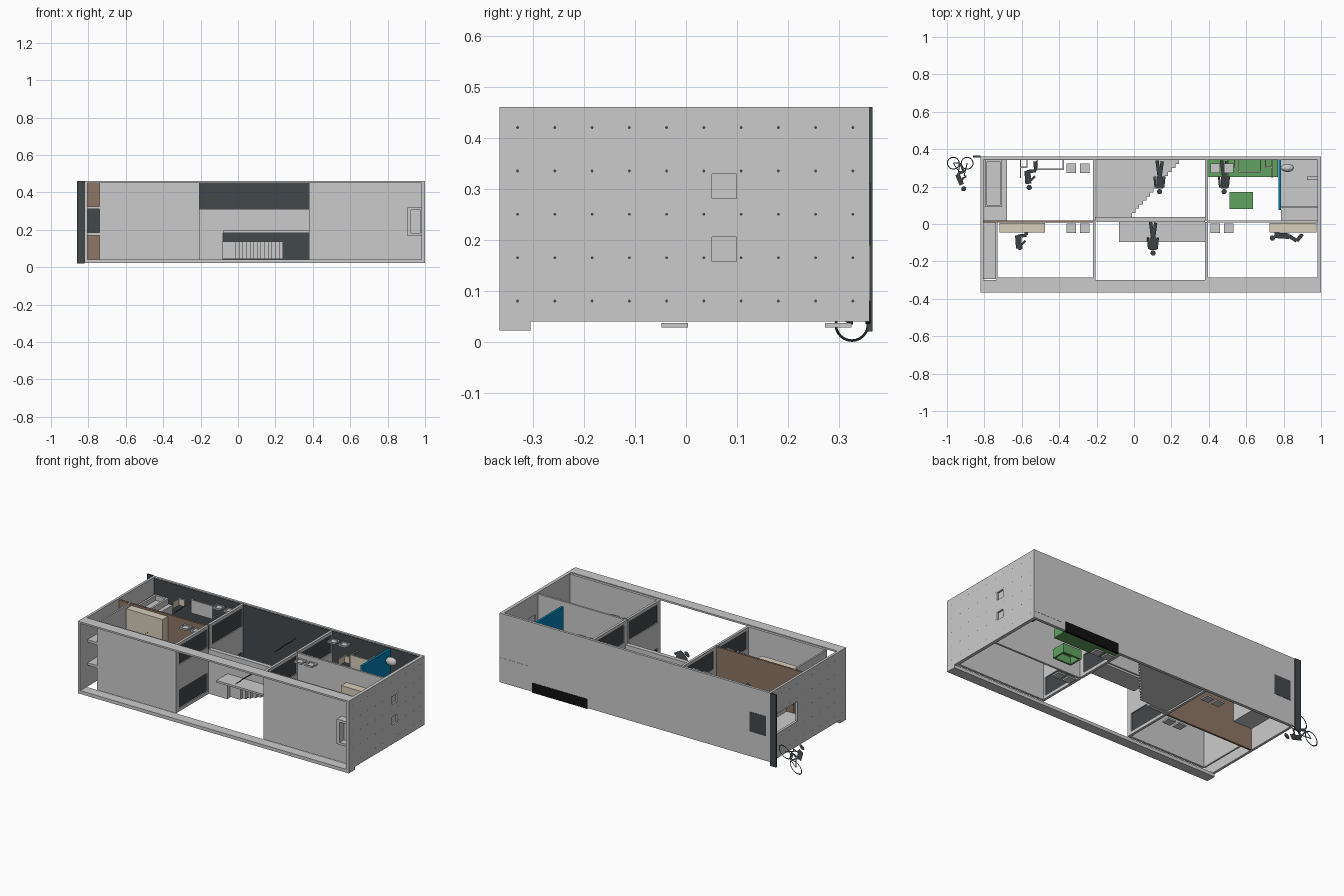
import bpy, bmesh, math

def mat(name, c):
    m = bpy.data.materials.new(name)
    m.diffuse_color = (*c, 1)
    return m

DARK = mat("charcoal", (0.055, 0.065, 0.07))
BLACK = mat("black", (0.005, 0.005, 0.005))
BROWN = mat("brown", (0.27, 0.18, 0.13))
BEIGE = mat("beige", (0.68, 0.61, 0.5))
BLUE = mat("blue", (0.0, 0.22, 0.45))
GREEN = mat("green", (0.12, 0.36, 0.12))
WHITE = mat("white", (0.85, 0.85, 0.85))

def make(name, bm, m=None):
    me = bpy.data.meshes.new(name)
    bm.to_mesh(me)
    bm.free()
    ob = bpy.data.objects.new(name, me)
    bpy.context.collection.objects.link(ob)
    if m:
        me.materials.append(m)
    return ob

def box(name, x0, x1, y0, y1, z0, z1, m=None, holes=()):
    bm = bmesh.new()
    bmesh.ops.create_cube(bm, size=1)
    for v in bm.verts:
        v.co = (x1 if v.co.x > 0 else x0, y1 if v.co.y > 0 else y0, z1 if v.co.z > 0 else z0)
    ob = make(name, bm, m)
    for h in holes:
        c = box(name + "_cutter", *h)
        c.hide_render = True
        mod = ob.modifiers.new("opening", 'BOOLEAN')
        mod.operation, mod.object, mod.solver = 'DIFFERENCE', c, 'EXACT'
        bpy.context.view_layer.objects.active = ob
        bpy.ops.object.modifier_apply(modifier=mod.name)
        bpy.data.objects.remove(c)
    return ob

def cutout(name, strokes, x0, y0, z0, discs=(), rings=()):
    """Flat diagonal silhouette; u runs along x and z together, v points to -y."""
    bm = bmesh.new()
    P = lambda u, v: bm.verts.new((x0 + u, y0 - v, z0 + u))
    for w, *pts in strokes:
        for (a, b), (c, d) in zip(pts, pts[1:]):
            l = math.hypot(c - a, d - b)
            p, q = -(d - b) / l * w / 2, (c - a) / l * w / 2
            bm.faces.new([P(a + p, b + q), P(a - p, b - q), P(c - p, d - q), P(c + p, d + q)])
    circ = lambda u, v, r: [P(u + r * math.cos(i * math.pi / 12), v + r * math.sin(i * math.pi / 12)) for i in range(24)]
    for u, v, r in discs:
        bm.faces.new(circ(u, v, r))
    for u, v, r, w in rings:
        a, b = circ(u, v, r), circ(u, v, r - w)
        for i in range(24):
            bm.faces.new([a[i], a[i - 1], b[i - 1], b[i]])
    return make(name, bm, DARK)

# Base slab (lies on its back) and its inner lining
box("base_wall", -0.82, 1, 0.345, 0.36, 0.04, 0.46)
box("base_lining", -0.805, 0.98, 0.342, 0.345, 0.04, 0.455, DARK)
box("base_slot", 0.41, 0.78, 0.352, 0.3615, 0.035, 0.095, BLACK)
box("base_mat", -0.79, -0.68, 0.355, 0.3615, 0.19, 0.31, DARK)
box("base_panel", 0.81, 0.995, 0.355, 0.3612, 0.08, 0.19)
box("sign_post", -0.86, -0.82, 0.355, 0.365, 0.02, 0.46, DARK)

# End walls
box("left_wall", -0.82, -0.805, -0.365, 0.355, 0.04, 0.46, None,
    [(-0.9, -0.7, 0.1, 0.335, 0.19, 0.31)])
wins = [(0.9, 1.1, 0.045, 0.105, a, a + 0.06) for a in (0.152, 0.275)]
box("right_wall", 0.98, 1, -0.365, 0.355, 0.04, 0.46, None, wins)
for i, (_, _, a, b, c, d) in enumerate(wins):
    box(f"side_window_frame_{i}", 0.985, 1, a, b, c, d, None,
        [(0.9, 1.1, a + 0.006, b - 0.006, c + 0.006, d - 0.006)])
    box(f"side_window_pane_{i}", 0.986, 0.989, a + 0.005, b - 0.005, c + 0.005, d - 0.005)

# Tie holes on the end walls
bm = bmesh.new()
for x in (-0.8202, 1.0002):
    for i in range(10):
        for j in range(5):
            y, z = -0.33 + i * 0.073, 0.08 + j * 0.085
            if x < 0 and 0.09 < y and 0.18 < z < 0.32:
                continue
            bm.faces.new([bm.verts.new((x, y + 0.003 * math.cos(k * math.pi / 3), z + 0.003 * math.sin(k * math.pi / 3))) for k in range(6)])
make("tie_holes", bm, DARK)

# Front frame and panels
box("front_top_rail", -0.82, 1, -0.365, -0.30, 0.45, 0.46)
box("front_bottom_rail", -0.82, 1, -0.365, -0.305, 0.022, 0.042)
box("front_panel_left", -0.735, -0.22, -0.30, -0.285, 0.04, 0.455)
box("front_panel_right", 0.39, 0.98, -0.30, -0.285, 0.04, 0.455)
box("skylight_frame", 0.905, 0.985, -0.345, -0.29, 0.168, 0.32, None,
    [(0.925, 0.977, -0.4, -0.305, 0.183, 0.305)])

# Mid floor
box("mid_floor_left", -0.735, -0.21, 0.008, 0.02, 0.04, 0.45, BROWN)
for i, z in enumerate((0.04, 0.32)):
    box(f"mid_floor_end_{i}", -0.805, -0.735, 0.008, 0.02, z, z + 0.13, BROWN)
box("mid_floor_right", 0.39, 0.98, 0.008, 0.02, 0.04, 0.45)
box("mid_floor_hall", -0.205, 0.38, 0.012, 0.038, 0.195, 0.31)
box("mid_floor_landing", -0.205, -0.08, 0.012, 0.038, 0.04, 0.2)
box("stair_rail", -0.08, 0.38, -0.095, 0.03, 0.183, 0.195)

# Light wells and entrance box at the left end
for i, z in enumerate((0.17, 0.31)):
    box(f"light_well_divider_{i}", -0.805, -0.735, -0.295, 0.015, z, z + 0.015)
    box(f"entrance_side_{i}", -0.805, -0.68, 0.02, 0.345, z, z + 0.015)
box("light_well_wall", -0.74, -0.73, -0.295, 0.015, 0.04, 0.45)
box("entrance_wall", -0.69, -0.68, 0.02, 0.345, 0.17, 0.325)
box("entrance_rim", -0.797, -0.705, 0.09, 0.343, 0.325, 0.36, None,
    [(-0.785, -0.717, 0.102, 0.331, 0.33, 0.4)])

# Cross walls with dark door panels
for x, n in ((-0.22, "left"), (0.38, "right")):
    for lev, a, b in (("upper", -0.30, 0.012), ("lower", 0.02, 0.345)):
        holes = [(x - 0.1, x + 0.1, a + 0.03, b - 0.012, z, z + 0.11) for z in (0.06, 0.325)]
        box(f"cross_wall_{n}_{lev}", x, x + 0.015, a, b, 0.04, 0.455, None, holes)
        for i, h in enumerate(holes):
            box(f"cross_panel_{n}_{lev}_{i}", x + 0.005, x + 0.009, *h[2:], DARK)

# Staircase: stepped profile extruded in z
bm = bmesh.new()
N = 14
pts = [(-0.2, 0.343), (0.24, 0.343)]
for i in range(N):
    x, y = 0.24 - i * 0.27 / N, 0.343 - (i + 1) * 0.305 / N
    pts += [(x, y), (x - 0.27 / N, y)]
pts.append((-0.2, 0.038))
f = bm.faces.new([bm.verts.new((x, y, 0.045)) for x, y in pts])
r = bmesh.ops.extrude_face_region(bm, geom=[f])
bmesh.ops.translate(bm, vec=(0, 0, 0.092), verts=[v for v in r["geom"] if isinstance(v, bmesh.types.BMVert)])
bmesh.ops.recalc_face_normals(bm, faces=bm.faces)
make("staircase", bm)

# Square frames, high and low in each room
for k, (x, y) in enumerate((x, y) for x in (-0.362, -0.29, 0.408, 0.48) for y in (-0.048, 0.272)):
    for n, z in (("low", 0.028), ("high", 0.415)):
        box(f"square_frame_{n}_{k}", x, x + 0.052, y, y + 0.052, z, z + 0.009, None,
            [(x + 0.008, x + 0.044, y + 0.008, y + 0.044, z + 0.005, z + 0.1)])

# Beds
box("left_bed", -0.72, -0.475, -0.045, 0.005, 0.24, 0.44, BEIGE)
box("right_bed", 0.725, 0.975, -0.045, 0.005, 0.16, 0.36, BEIGE)

# Kitchen, blue partition and bathroom
box("kitchen_counter", 0.395, 0.77, 0.25, 0.343, 0.045, 0.1, GREEN)
box("kitchen_cabinet", 0.51, 0.635, 0.08, 0.17, 0.045, 0.1, GREEN, [(0.52, 0.625, 0.09, 0.16, 0, 0.09)])
box("blue_partition", 0.772, 0.786, 0.075, 0.343, 0.22, 0.45, BLUE)
box("bathroom_wall", 0.786, 0.98, 0.02, 0.343, 0.215, 0.23)
box("bathroom_shelf", 0.786, 0.98, 0.085, 0.097, 0.23, 0.29)
box("basin", 0.925, 0.98, 0.235, 0.255, 0.33, 0.38, WHITE)
bm = bmesh.new()
bmesh.ops.create_uvsphere(bm, u_segments=16, v_segments=8, radius=1)
for v in bm.verts:
    v.co = (0.82 + v.co.x * 0.035, 0.3 + v.co.y * 0.022, 0.4 + v.co.z * 0.025)
make("toilet", bm, WHITE)

# Tables and chairs (their up direction is -y)
def stand(name, x0, x1, y, z0, z1, m=None):
    box(name + "_top", x0, x1, y, y + 0.008, z0, z1, m)
    for i, (x, z) in enumerate((x, z) for x in (x0, x1 - 0.006) for z in (z0, z1 - 0.006)):
        box(f"{name}_leg_{i}", x, x + 0.006, y, 0.343, z, z + 0.006, m)

stand("desk", -0.52, -0.375, 0.29, 0.34, 0.42)
stand("dining_table", 0.56, 0.68, 0.275, 0.28, 0.38, BEIGE)
for n, x, z, bx in (("desk_chair", -0.61, 0.36, -0.61), ("dining_chair_a", 0.5, 0.31, 0.5), ("dining_chair_b", 0.7, 0.31, 0.735)):
    stand(n, x, x + 0.04, 0.3, z, z + 0.04, BEIGE)
    box(n + "_back", bx, bx + 0.005, 0.245, 0.3, z, z + 0.04, BEIGE)

# People as flat cutouts
STAND = [(0.018, (-0.012, 0), (0, 0.09)), (0.018, (0.016, 0.005), (0.004, 0.09)),
         (0.036, (0.002, 0.085), (0.002, 0.15)), (0.011, (-0.02, 0.145), (-0.026, 0.085)), (0.011, (0.022, 0.145), (0.028, 0.085))]
SIT = [(0.018, (0.03, 0), (0.035, 0.05), (-0.01, 0.055)), (0.032, (-0.01, 0.05), (-0.005, 0.12)), (0.011, (0, 0.11), (0.03, 0.08))]
LIE = [(0.03, (-0.06, 0.015), (0.02, 0.02)), (0.02, (0.02, 0.02), (0.06, 0.045), (0.09, 0.01))]
cutout("standing_person_lower", STAND, 0.135, 0.34, 0.33, [(0.002, 0.167, 0.014)])
cutout("standing_person_upper", STAND, 0.1, 0.012, 0.25, [(0.002, 0.167, 0.014)])
cutout("kitchen_person", STAND, 0.48, 0.34, 0.2, [(0.002, 0.167, 0.014)])
cutout("desk_person", SIT, -0.56, 0.335, 0.37, [(0, 0.14, 0.014)])
cutout("bed_person", SIT, -0.61, -0.01, 0.3, [(0, 0.115, 0.014)])
cutout("lying_person", LIE, 0.81, -0.045, 0.25, [(-0.07, 0.03, 0.014)])

# Bicycle and rider
cutout("bicycle_rider", [
    (0.005, (0, 0), (0.03, 0.045), (0.062, 0.045), (0.035, 0), (0, 0)),
    (0.005, (0.035, 0), (0.025, 0.06)), (0.005, (0.074, 0), (0.058, 0.065), (0.07, 0.07)),
    (0.012, (0.022, 0.06), (0.055, 0.045), (0.038, 0.0)),
    (0.024, (0.022, 0.06), (0.045, 0.115)), (0.009, (0.045, 0.11), (0.05, 0.08), (0.068, 0.072))],
    -0.966, 0.325, 0.034, [(0.055, 0.137, 0.013)], [(0, 0, 0.034, 0.005), (0.074, 0, 0.034, 0.005)])
